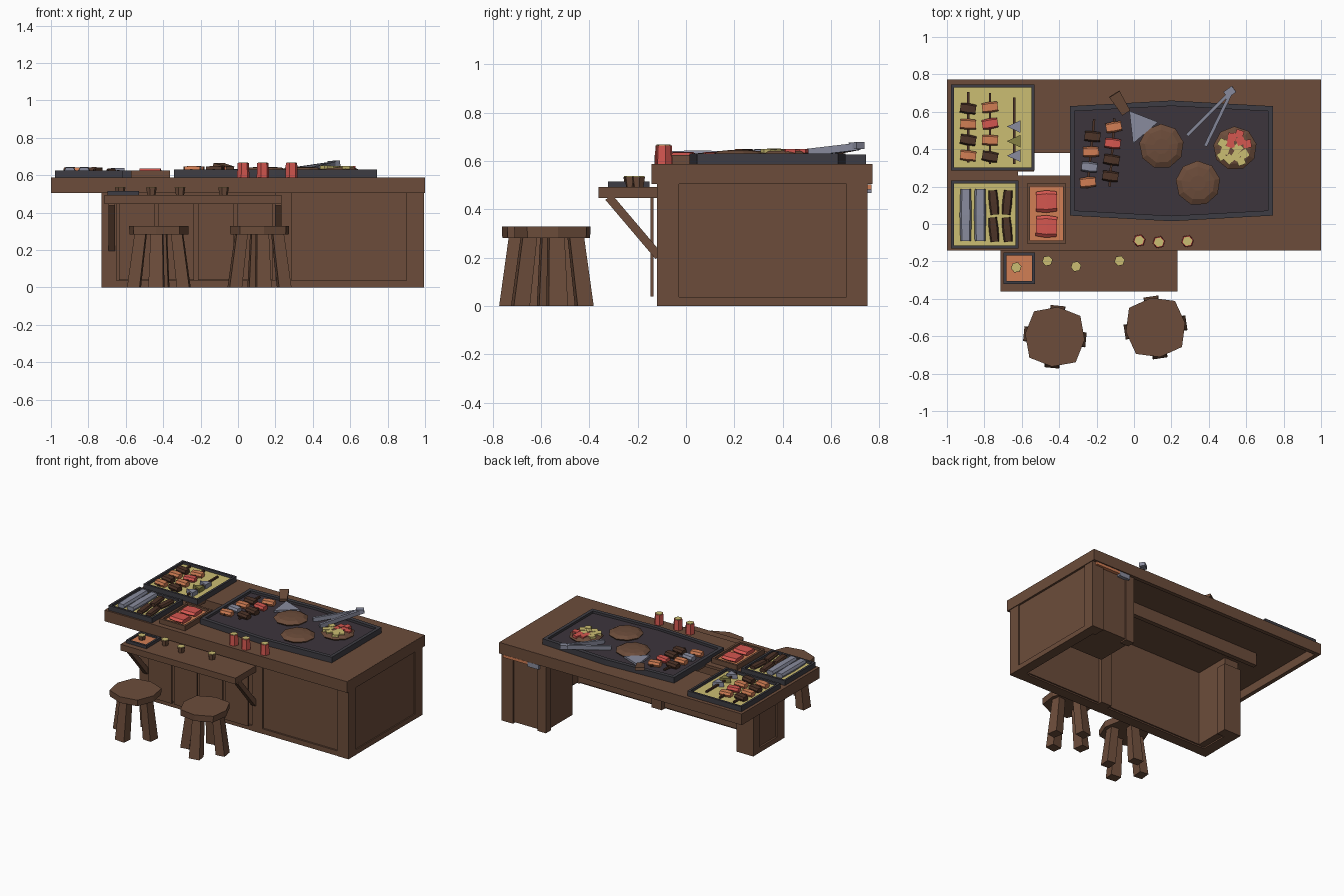
import bpy, bmesh, math, random
from mathutils import Vector

if "Cube" in bpy.data.objects:
    bpy.data.objects.remove(bpy.data.objects["Cube"])
random.seed(4)

def material(name, rgb):
    m = bpy.data.materials.new(name)
    m.diffuse_color = (*rgb, 1)
    m.use_nodes = True
    m.node_tree.nodes["Principled BSDF"].inputs["Base Color"].default_value = m.diffuse_color
    return m

WOOD = material("wood brown", (.150, .073, .043))
MEAT = material("dark meat brown", (.075, .034, .021))
IRON = material("griddle iron", (.045, .035, .045))
RIM = material("tray rim grey", (.048, .046, .056))
YELLOW = material("pale yellow", (.60, .51, .17))
ORANGE = material("salmon orange", (.64, .21, .09))
RED = material("red", (.66, .095, .08))
STEEL = material("steel grey", (.25, .26, .34))
OLIVE = material("olive", (.24, .22, .06))

def finish(name, mat, bm):
    bmesh.ops.recalc_face_normals(bm, faces=bm.faces[:])
    me = bpy.data.meshes.new(name)
    bm.to_mesh(me)
    bm.free()
    me.materials.append(mat)
    ob = bpy.data.objects.new(name, me)
    bpy.context.collection.objects.link(ob)
    return ob

def loft(name, mat, rings):
    """Solid through a stack of equal-length rings of points."""
    bm = bmesh.new()
    vs = [[bm.verts.new(p) for p in r] for r in rings]
    n = len(rings[0])
    for a, b in zip(vs, vs[1:]):
        for i in range(n):
            bm.faces.new((a[i], a[(i + 1) % n], b[(i + 1) % n], b[i]))
    bm.faces.new(vs[0][::-1])
    bm.faces.new(vs[-1])
    return finish(name, mat, bm)

def prism(name, mat, pts, z0, z1):
    return loft(name, mat, [[(x, y, z) for x, y in pts] for z in (z0, z1)])

def box(name, mat, x0, x1, y0, y1, z0, z1):
    return prism(name, mat, [(x0, y0), (x1, y0), (x1, y1), (x0, y1)], z0, z1)

def ring(cx, cy, z, r, n, turn=0, odd=1):
    return [(cx + r * (odd if i % 2 else 1) * math.cos(turn + i * math.tau / n),
             cy + r * (odd if i % 2 else 1) * math.sin(turn + i * math.tau / n), z) for i in range(n)]

def disc(name, mat, x, y, n, levels, turn=0.2, odd=1):
    return loft(name, mat, [ring(x, y, z, r, n, turn, odd) for r, z in levels])

def bar(name, mat, p, q, w, h, w2=None):
    """Rectangular bar from p to q, w across and h in the other direction."""
    p, q = Vector(p), Vector(q)
    d = (q - p).normalized()
    side = d.cross(Vector((0, 0, 1))).normalized()
    up = side.cross(d)
    def sq(c, k):
        return [c + side * a * k / 2 + up * b * h / 2 for a, b in ((-1, -1), (1, -1), (1, 1), (-1, 1))]
    return loft(name, mat, [sq(p, w), sq(q, w2 or w)])

def chunk(name, mat, x, y, z, w, d, h, turn=0):
    """Small food piece: a six-sided barrel lying on its side, thickest in the middle."""
    c, s = math.cos(turn), math.sin(turn)
    def sect(u, k):
        pts = ((-.35, 0), (.35, 0), (.5, .5), (.35, 1), (-.35, 1), (-.5, .5))
        return [(x + u * w * c - v * d * k * s, y + u * w * s + v * d * k * c, z + h * (.5 + (t - .5) * k))
                for v, t in pts]
    return loft(name, mat, [sect(-.5, .88), sect(0, 1), sect(.5, .88)])

# countertop: thin top with a small gap beside the griddle, and a skirt around the edge
Z0, Z1, ZT = .505, .588, .568
box("counter_main", WOOD, -.34, .999, -.143, .77, ZT, Z1)
box("counter_back", WOOD, -.535, -.34, .38, .77, ZT, Z1)
box("counter_left_back", WOOD, -1, -.535, .28, .77, ZT, Z1)
box("counter_left_front", WOOD, -1, -.34, -.143, .26, ZT, Z1)
box("counter_left_link", WOOD, -1, -.62, .26, .28, ZT, Z1)
for x0, x1, y0, y1 in ((-1, 1, -.143, -.113), (-1, 1, .742, .772), (-1, -.97, -.113, .742), (.97, 1, -.113, .742)):
    box("counter_skirt", WOOD, x0, x1, y0, y1, Z0, Z1 - .0005)

# base: recessed panels with posts and rails
box("front_panel", WOOD, -.71, .98, -.105, -.03, .01, ZT)
box("right_panel", WOOD, .91, .985, -.03, .73, .01, ZT)
box("rear_cabinet", WOOD, .64, .98, .42, .742, .01, ZT)
box("left_return", WOOD, -.715, -.60, -.03, .24, .01, ZT)
box("inner_beam", WOOD, -.73, .64, .385, .42, .475, ZT)
for x0, x1, y0, y1 in ((-.73, -.65, -.12, -.03), (.2, .285, -.12, .0), (.9, .995, -.12, -.03),
                       (.9, .995, .665, .752), (.63, .70, .69, .75), (-.73, -.59, .17, .25)):
    box("base_post", WOOD, x0, x1, y0, y1, 0, Z0 + .01)
box("front_rail", WOOD, -.65, .9, -.118, -.04, 0, .037)
box("right_rail", WOOD, .92, .994, -.03, .665, 0, .037)
box("left_rail", WOOD, -.729, -.65, -.03, .17, 0, .037)
for i in range(4):
    x = -.635 + i * .21
    box("front_plank", WOOD, x, x + .19, -.147, -.134, .04, .447)

# knife hung on the back edge
box("knife_handle", ORANGE, .77, .97, .742, .768, .482, .502)
box("knife_blade", STEEL, .68, .77, .742, .768, .468, .502)

# serving shelf with brackets
box("serving_shelf", WOOD, -.715, .232, -.362, -.12, .447, .493)
for x in (-.675, .215):
    bar("shelf_bracket", WOOD, (x, -.32, .45), (x, -.112, .205), .035, .035)

# stools
for cx, cy, t in ((-.423, -.603, -.1), (.115, -.553, .15)):
    disc("stool_seat", WOOD, cx, cy, 8, [(.158, .282), (.16, .328)], t, 1.1)
    for k in range(4):
        a = t + k * math.pi / 2
        c, s = math.cos(a), math.sin(a)
        def leg(r0, r1, w, z):
            return [(cx + r * c - v * s, cy + r * s + v * c, z)
                    for r, v in ((r0, -w), (r1, -w), (r1, w), (r0, w))]
        loft("stool_leg", WOOD, [leg(.1, .167, .04, 0), leg(.068, .128, .032, .285)])

# griddle: shallow pan with bowed long sides
def bowed(x0, x1, y0, y1, b, z):
    m = (x0 + x1) / 2
    return [(x0, y0, z), (m, y0 - b, z), (x1, y0, z), (x1, y1, z), (m, y1 + b, z), (x0, y1, z)]
outer = (-.343, .742, .045, .63, .03)
inner = (-.318, .717, .072, .603, .028)
loft("griddle_rim", RIM, [bowed(*outer, .58), bowed(*outer, .63), bowed(*inner, .63), bowed(*inner, .611)])
loft("griddle_plate", IRON, [bowed(*inner, .600), bowed(*inner, .613)])

# trays
def tray(name, floor, x0, x1, y0, y1, z, h, edge=RIM):
    t = .016
    box(name + "_floor", floor, x0 + t, x1 - t, y0 + t, y1 - t, z, z + h * .5)
    for a in ((x0, x1, y0, y0 + t), (x0, x1, y1 - t, y1), (x0, x0 + t, y0 + t, y1 - t), (x1 - t, x1, y0 + t, y1 - t)):
        box(name + "_rim", edge, *a, z, z + h)
tray("skewer_tray", YELLOW, -.978, -.533, .285, .745, Z1, .038)
tray("fish_tray", YELLOW, -.978, -.618, -.13, .233, Z1, .036)
tray("meat_tray", ORANGE, -.572, -.363, -.105, .217, Z1, .036, WOOD)
tray("shelf_tray", ORANGE, -.697, -.53, -.322, -.152, .493, .022)

# skewers: stick plus food pieces spaced along it
def skewer(p, q, z, mats, start, gap):
    bar("skewer_stick", MEAT, (*p, z + .014), (*q, z + .014), .013, .013)
    d = (Vector(q) - Vector(p)).normalized()
    for i, m in enumerate(mats):
        c = Vector(p) + d * (start + i * gap)
        if mats[0] is STEEL:
            loft("skewer_wedge", m, [[(c.x - .04, c.y, zz), (c.x + .032, c.y - .033, zz), (c.x + .032, c.y + .033, zz)]
                                     for zz in (z, z + .032)])
        else:
            chunk("skewer_piece", m, c.x, c.y, z, .084, .058, .036, random.uniform(-.2, .2))
zt = .607
skewer((-.887, .33), (-.887, .705), zt, (ORANGE, MEAT, ORANGE, MEAT), .035, .084)
skewer((-.77, .32), (-.77, .70), zt, (MEAT, ORANGE, RED, ORANGE), .04, .088)
skewer((-.64, .32), (-.64, .675), zt, (STEEL, OLIVE, STEEL), .045, .078)
skewer((-.25, .19), (-.213, .56), .613, (ORANGE, STEEL, ORANGE, MEAT), .033, .082)
skewer((-.13, .20), (-.105, .565), .613, (MEAT, MEAT, RED, ORANGE), .055, .088)

# fish, sausages and meat in the front trays
up = math.pi / 2
for x in (-.9, -.823):
    chunk("fish", STEEL, x, .048, zt, .28, .064, .036, up)
for x in (-.75, -.678):
    for y in (-.03, .115):
        chunk("sausage", MEAT, x, y, zt, .13, .052, .028, up + random.uniform(-.15, .15))
for y in (-.013, .12):
    chunk("meat_slab", RED, -.468, y, zt, .112, .12, .03, random.uniform(-.1, .1))

# patties on the griddle, the last one with toppings
for x, y, r in ((.147, .415, .12), (.342, .218, .12), (.54, .405, .117)):
    disc("patty", WOOD, x, y, 9, [(r * .92, .611), (r, .624), (r * .75, .64), (r * .35, .645)])
for i in range(13):
    a, r = i * 2.4, .015 + .07 * math.sqrt(i / 13)
    mat = RED if i % 5 in (1, 3) else YELLOW
    prism("topping", mat, [p[:2] for p in ring(.54 + r * math.cos(a), .405 + r * math.sin(a), 0, .03, 4, i * .9)],
          .632, .646 + .0004 * i)

# spatula and tongs
bar("spatula_handle", WOOD, (-.042, .595, .635), (-.105, .695, .655), .05, .022, .065)
prism("spatula_blade", STEEL, [(-.005, .43), (.128, .545), (-.025, .605)], .618, .632)
for tip in ((.285, .475, .625), (.382, .418, .625)):
    bar("tongs_arm", STEEL, tip, (.525, .715, .66), .018, .03)
bar("tongs_hinge", STEEL, (.49, .69, .662), (.535, .722, .664), .04, .028)

# drinks on the counter and small bowls on the shelf
for x, y in ((.028, -.088), (.133, -.097), (.286, -.092)):
    disc("red_cup", RED, x, y, 6, [(.034, Z1), (.031, .664)])
    disc("cup_drink", YELLOW, x, y, 6, [(.026, .66), (.026, .668)])
for x, y, z in ((-.463, -.197, .493), (-.31, -.227, .493), (-.077, -.197, .493), (-.63, -.232, .5)):
    disc("small_bowl", WOOD, x, y, 6, [(.022, z), (.029, .534)])
    disc("bowl_sauce", YELLOW, x, y, 6, [(.027, .53), (.027, .537)])
